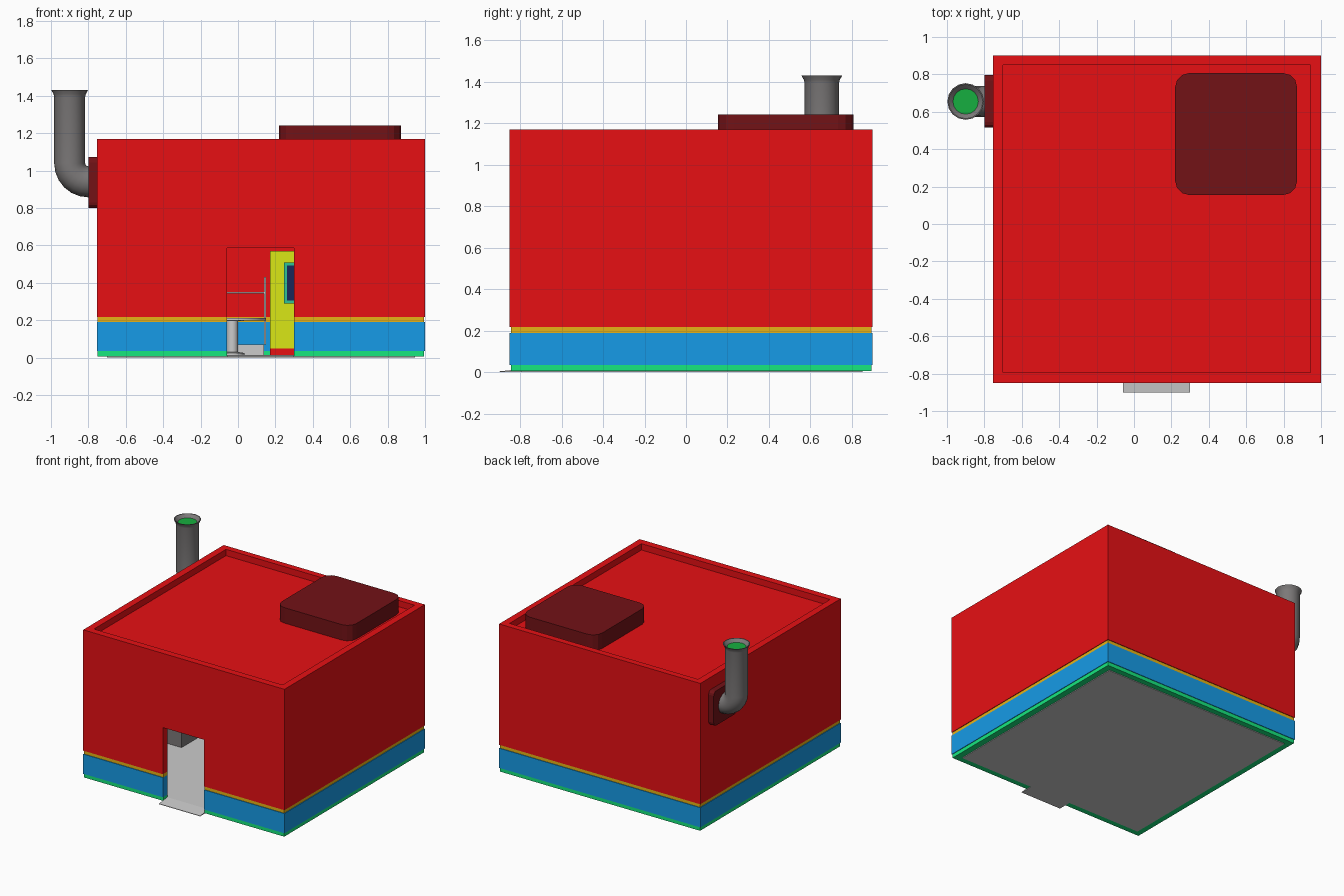
import bpy, bmesh, math
from mathutils import Vector

if "Cube" in bpy.data.objects:
    bpy.data.objects.remove(bpy.data.objects["Cube"])


def mat(name, r, g, b):
    m = bpy.data.materials.new(name)
    m.diffuse_color = (r, g, b, 1)
    m.use_nodes = True
    m.node_tree.nodes["Principled BSDF"].inputs["Base Color"].default_value = m.diffuse_color
    return m


RED = mat("red", 0.8, 0.005, 0.007)
DARK_RED = mat("dark_red", 0.17, 0.006, 0.008)
OCHRE = mat("ochre", 0.8, 0.45, 0.008)
BLUE = mat("blue", 0.008, 0.33, 0.8)
GREEN = mat("green", 0.008, 0.8, 0.21)
LEAF = mat("leaf_green", 0.008, 0.43, 0.05)
YELLOW = mat("yellow", 0.7, 0.8, 0.008)
TEAL = mat("teal", 0.03, 0.55, 0.3)
NAVY = mat("navy", 0.01, 0.02, 0.1)
METAL = mat("metal", 0.2, 0.19, 0.19)


def finish(name, bm, m=None):
    bmesh.ops.recalc_face_normals(bm, faces=bm.faces)
    me = bpy.data.meshes.new(name)
    bm.to_mesh(me)
    bm.free()
    ob = bpy.data.objects.new(name, me)
    bpy.context.collection.objects.link(ob)
    if m:
        me.materials.append(m)
    return ob


def box(name, x, y, z, m=None, round_axis=None, r=0.0, seg=3):
    """Box from (min, max) ranges; optionally round the edges along one axis."""
    bm = bmesh.new()
    bmesh.ops.create_cube(bm, size=1)
    for v in bm.verts:
        v.co = [lo + (c + 0.5) * (hi - lo) for c, (lo, hi) in zip(v.co, (x, y, z))]
    if round_axis is not None:
        edges = [e for e in bm.edges
                 if abs((e.verts[0].co - e.verts[1].co).normalized()[round_axis]) > 0.9]
        bmesh.ops.bevel(bm, geom=edges, offset=r, segments=seg, profile=0.5, affect='EDGES')
    return finish(name, bm, m)


def prism(name, pts, z0, z1, m):
    bm = bmesh.new()
    f = bm.faces.new([bm.verts.new((px, py, z0)) for px, py in pts])
    top = bmesh.ops.extrude_face_region(bm, geom=[f])["geom"]
    for v in top:
        if isinstance(v, bmesh.types.BMVert):
            v.co.z = z1
    return finish(name, bm, m)


def tube(name, rings, m=None, n=16, cap=True):
    """Skin circles given as (centre, axis direction in the xz plane, radius)."""
    bm = bmesh.new()
    loops = []
    for c, d, r in rings:
        side, d = Vector((0, 1, 0)), Vector(d).normalized()
        up = d.cross(side)
        loops.append([bm.verts.new(Vector(c) + r * (math.cos(a) * side + math.sin(a) * up))
                      for a in (2 * math.pi * i / n for i in range(n))])
    for a, b in zip(loops, loops[1:]):
        for i in range(n):
            bm.faces.new((a[i], a[(i + 1) % n], b[(i + 1) % n], b[i]))
    if cap:
        bm.faces.new(loops[0])
        bm.faces.new(loops[-1])
    ob = finish(name, bm, m)
    bpy.ops.object.select_all(action='DESELECT')
    ob.select_set(True)
    bpy.context.view_layer.objects.active = ob
    bpy.ops.object.shade_smooth_by_angle(angle=math.radians(35))
    return ob


# Overall plan of the house and its doorway
X0, X1, Y0, Y1 = -0.755, 1.0, -0.85, 0.90
IX0, IX1, IY0, IY1 = -0.70, 0.945, -0.795, 0.85
DX0, DX1, DZ = -0.06, 0.30, 0.585


# Coloured base bands, open at the doorway
def band(name, z0, z1, inset, m):
    a, b, c, d = X0 + inset, X1 - inset, Y0 + inset, Y1 - inset
    prism(name, [(DX0, c), (a, c), (a, d), (b, d), (b, c), (DX1, c), (DX1, IY0),
                 (IX1, IY0), (IX1, IY1), (IX0, IY1), (IX0, IY0), (DX0, IY0)], z0, z1, m)


band("green_base_band", 0.005, 0.035, 0.005, GREEN)
band("blue_wall_band", 0.035, 0.19, 0.0, BLUE)
band("ochre_trim_band", 0.19, 0.217, 0.005, OCHRE)

# Red walls: hollow box with the doorway cut out
bm = bmesh.new()
rings = []
for z in (0.217, 1.17):
    for a, b, c, d in ((X0, X1, Y0, Y1), (IX0, IX1, IY0, IY1)):
        rings.append([bm.verts.new((px, py, z)) for px, py in ((a, c), (b, c), (b, d), (a, d))])
for p, q in ((0, 1), (2, 3), (0, 2), (1, 3)):
    for i in range(4):
        j = (i + 1) % 4
        bm.faces.new((rings[p][i], rings[p][j], rings[q][j], rings[q][i]))
walls = finish("red_walls", bm, RED)
cutter = box("doorway_cutter", (DX0, DX1), (-1.0, -0.7), (0.1, DZ), RED)
cutter.hide_render = True
cutter.hide_viewport = True
cutter.display_type = 'WIRE'
mod = walls.modifiers.new("doorway", 'BOOLEAN')
mod.operation = 'DIFFERENCE'
mod.solver = 'EXACT'
mod.object = cutter

# Recessed roof and rounded roof unit
box("roof", (IX0, IX1), (IY0, IY1), (1.08, 1.12), RED)
box("roof_unit", (0.22, 0.872), (0.155, 0.807), (1.12, 1.242), DARK_RED, 2, 0.075)

# Floor slab and sloping door ramp
box("floor", (IX0, IX1), (IY0, IY1), (0.0, 0.015))
ramp = box("door_ramp", (DX0, DX1), (-0.90, IY0), (0.0, 0.015))
for v in ramp.data.vertices:
    if v.co.y < -0.85 and v.co.z > 0.01:
        v.co.z = 0.004

# Wall plate and bent vent pipe with flared mouth
box("vent_plate", (-0.80, X0), (0.515, 0.797), (0.80, 1.073), DARK_RED, 0, 0.03)
py, pr, bend = 0.655, 0.083, 0.10
path = [((-0.77, py, 0.94), (-1, 0, 0), pr)]
for i in range(7):
    t = math.radians(15 * i)
    path.append(((-0.80 - bend * math.sin(t), py, 1.04 - bend * math.cos(t)),
                 (-math.cos(t), 0, math.sin(t)), pr))
UP = (0, 0, 1)
path += [((-0.90, py, z), UP, r) for z, r in
         ((1.395, pr), (1.41, 0.087), (1.43, 0.098), (1.43, 0.092), (1.405, 0.066))]
tube("vent_pipe", path, METAL, cap=False)
tube("vent_opening", [((-0.90, py, 1.395), UP, 0.068), ((-0.90, py, 1.407), UP, 0.068)], LEAF)

# Yellow cabin inside, on a red plinth, with a framed window
box("cabin_plinth", (0.17, 0.86), (-0.36, 0.78), (0.015, 0.05), RED)
box("cabin", (0.17, 0.86), (-0.36, 0.78), (0.05, 0.57), YELLOW)
box("cabin_window_frame", (0.245, 0.78), (-0.375, -0.36), (0.29, 0.508), TEAL)
box("cabin_window_glass", (0.262, 0.763), (-0.38, -0.37), (0.305, 0.492), NAVY)

# Round table, chair and counter inside
tube("table", [((-0.03, 0.40, z), UP, r) for z, r in
               ((0.015, 0.065), (0.025, 0.065), (0.03, 0.03), (0.197, 0.03),
                (0.198, 0.18), (0.212, 0.18))])
for i, x in enumerate((-0.16, 0.138)):
    box(f"chair_post_{i + 1}", (x, x + 0.013), (0.70, 0.713), (0.07, 0.43))
box("chair_rail", (-0.16, 0.14), (0.70, 0.71), (0.342, 0.35))
box("chair_base", (-0.16, 0.14), (0.62, 0.78), (0.015, 0.07))
box("counter", (-0.69, -0.457), (-0.05, 0.45), (0.015, 0.35), METAL)
